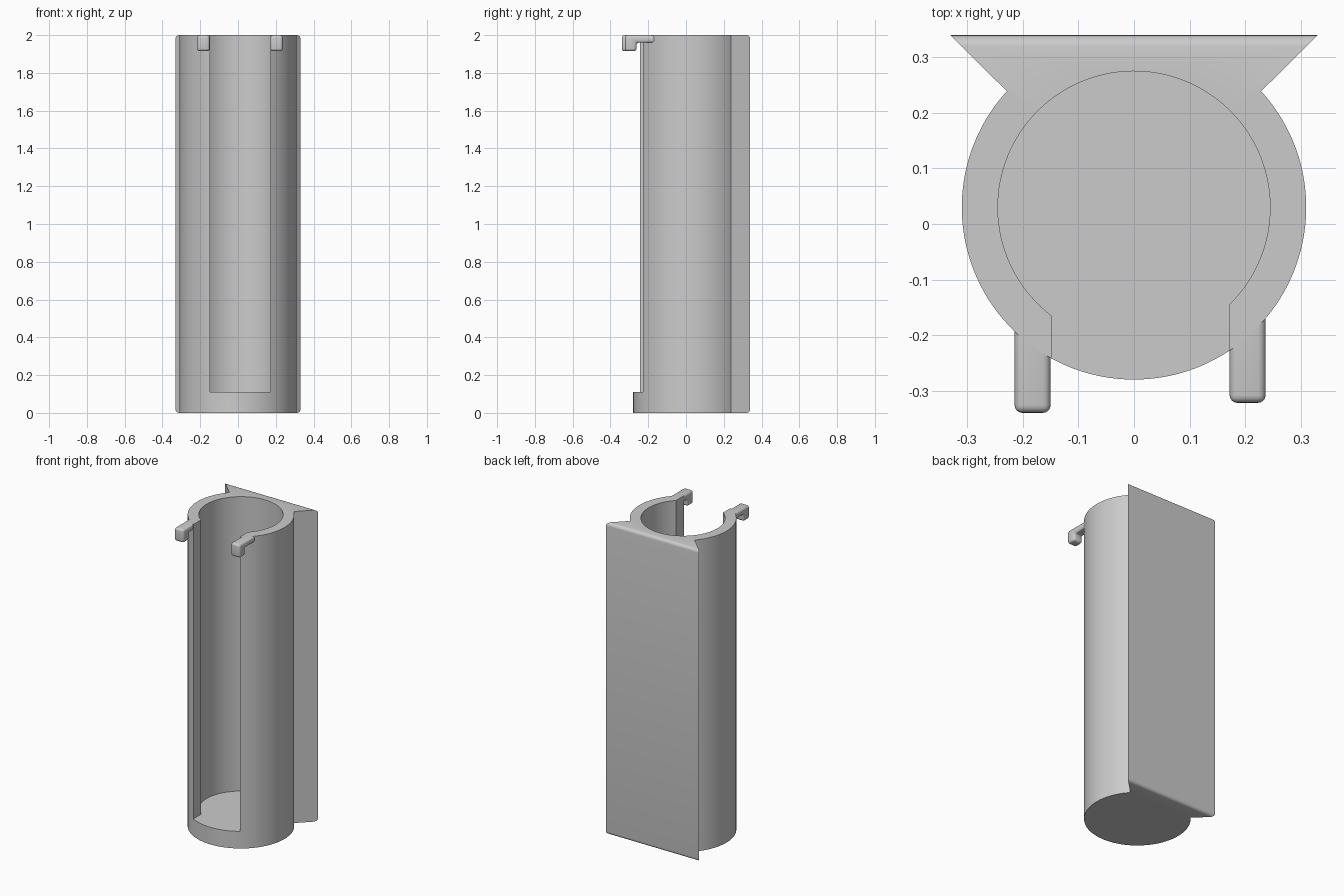
import bpy, bmesh
from math import sin, cos, acos, atan2, pi, radians
from mathutils import Matrix

cube = bpy.data.objects.get("Cube")
if cube:
    bpy.data.objects.remove(cube, do_unlink=True)

grey = bpy.data.materials.new("light_grey")
grey.use_nodes = True
COLOUR = (0.6, 0.6, 0.6, 1)
grey.diffuse_color = COLOUR
grey.node_tree.nodes["Principled BSDF"].inputs["Base Color"].default_value = COLOUR

HEIGHT, FLOOR = 2.0, 0.11
CENTRE_Y, OUTER, INNER = 0.03, 0.31, 0.245
SLOT_LEFT, SLOT_RIGHT = 0.172, -0.148
BACK_Y = 0.34


def arc(radius, start, end, steps=96):
    """Points on a circle about the tube axis."""
    angles = [start + (end - start) * i / steps for i in range(steps + 1)]
    return [(radius * cos(a), CENTRE_Y + radius * sin(a)) for a in angles]


def prism(name, outline, low, high, bevel=0, radius=0, pick=None, turn=None):
    """Extrude an outline from low to high, rounding the picked edges."""
    bm = bmesh.new()
    face = bm.faces.new([bm.verts.new((x, y, low)) for x, y in outline])
    moved = bmesh.ops.extrude_face_region(bm, geom=[face])["geom"]
    verts = [v for v in moved if isinstance(v, bmesh.types.BMVert)]
    bmesh.ops.translate(bm, verts=verts, vec=(0, 0, high - low))
    if turn:
        bm.transform(turn)
    bmesh.ops.recalc_face_normals(bm, faces=bm.faces)
    if radius:
        edges = [e for e in bm.edges if pick is None or pick(e)]
        bmesh.ops.bevel(bm, geom=edges, offset=radius, segments=bevel,
                        profile=0.5, affect='EDGES', clamp_overlap=True)
    mesh = bpy.data.meshes.new(name)
    bm.to_mesh(mesh)
    bm.free()
    mesh.materials.append(grey)
    obj = bpy.data.objects.new(name, mesh)
    bpy.context.collection.objects.link(obj)
    return obj


def select_only(obj):
    bpy.ops.object.select_all(action='DESELECT')
    obj.select_set(True)
    bpy.context.view_layer.objects.active = obj


def smooth(obj):
    select_only(obj)
    bpy.ops.object.shade_smooth_by_angle(angle=radians(30))


# Tube with a dovetail mounting plate along its back
neck = atan2(0.21, 0.23)
outline = arc(OUTER, neck, -pi - neck, 128) + [(-0.331, BACK_Y), (0.331, BACK_Y)]


def back_rim(edge):
    a, b = edge.verts
    return (min(a.co.y, b.co.y) > BACK_Y - 0.001
            and abs(a.co.z - b.co.z) < 0.001)


body = prism("tube_body", outline, 0, HEIGHT, 5, 0.02, back_rim)

# Bore and front slot, cut down to the solid floor
bore = arc(INNER, -acos(SLOT_LEFT / INNER), 2 * pi - acos(SLOT_RIGHT / INNER))
bore += [(SLOT_RIGHT, -0.5), (SLOT_LEFT, -0.5)]
cutter = prism("bore_cutter", bore, FLOOR, HEIGHT + 0.2)
cutter.hide_render = True
cut = body.modifiers.new("bore", 'BOOLEAN')
cut.operation = 'DIFFERENCE'
cut.solver = 'EXACT'
cut.object = cutter
select_only(body)
bpy.ops.object.modifier_apply(modifier=cut.name)
bpy.data.objects.remove(cutter, do_unlink=True)
smooth(body)

# Rounded hooks beside the slot, drawn as (y, z) and turned to run along x
along_x = Matrix(((0, 0, 1, 0), (1, 0, 0, 0), (0, 1, 0, 0), (0, 0, 0, 1)))
for name, x0, x1, tip, root in (("right_hook", -0.215, -0.15, -0.34, -0.165),
                                ("left_hook", 0.172, 0.237, -0.322, -0.147)):
    hook = [(root, HEIGHT), (tip, HEIGHT), (tip, 1.915),
            (tip + 0.06, 1.915), (tip + 0.06, 1.96), (root, 1.96)]
    smooth(prism(name, hook, x0, x1, 4, 0.014,
                 lambda e, r=root: max(v.co.y for v in e.verts) < r - 0.01
                 or abs(e.verts[0].co.y - e.verts[1].co.y) > 0.03, along_x))
